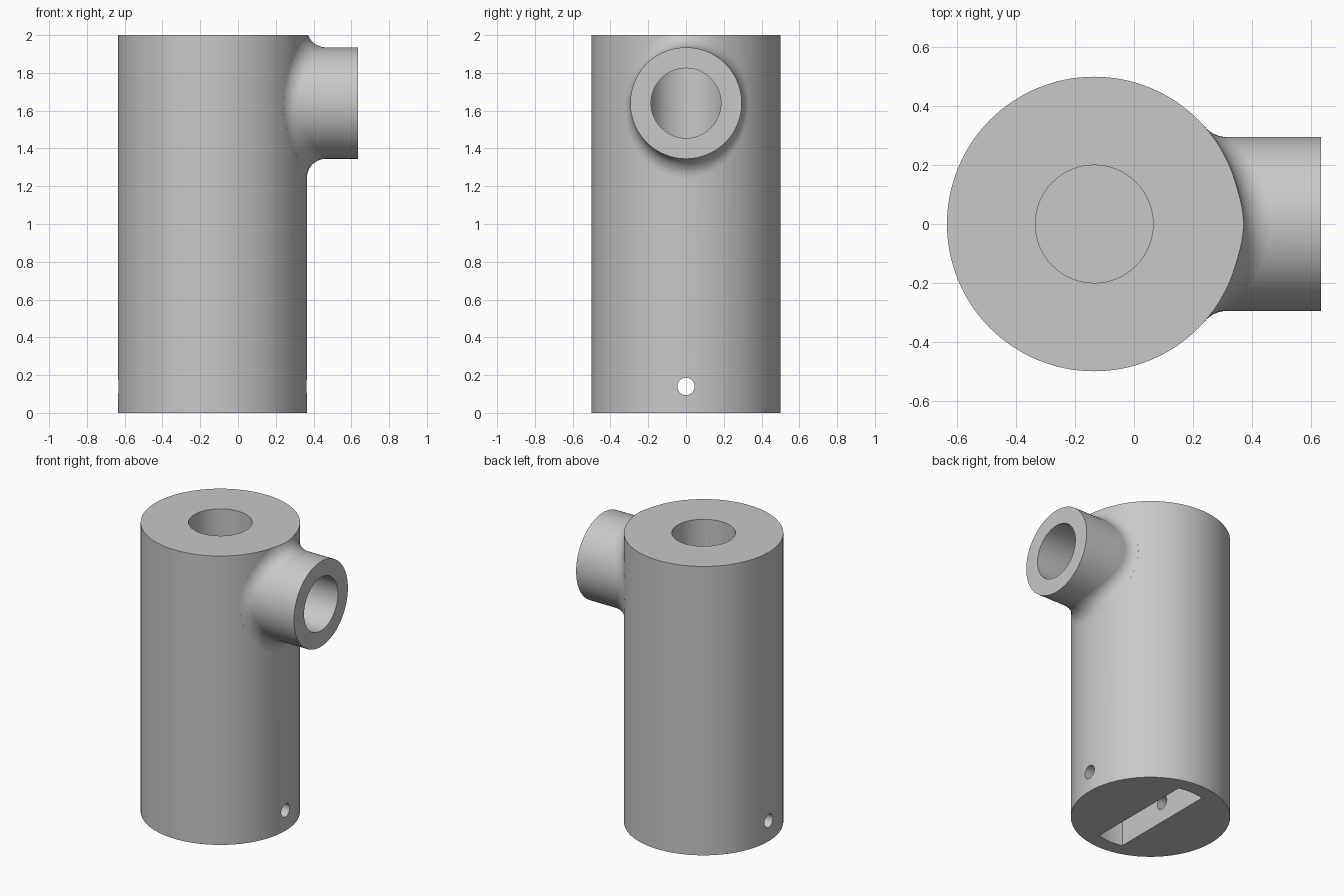
import bpy, bmesh, math
from mathutils import Vector, Matrix

if "Cube" in bpy.data.objects:
    bpy.data.objects.remove(bpy.data.objects["Cube"], do_unlink=True)

AXIS_X = -0.135      # vertical axis of the body
BODY_R = 0.5
HEIGHT = 2.0
PIPE_Z = 1.64        # axis height of the side outlet
PIPE_R = 0.295
FILLET = 0.1
PIPE_END = 0.635

grey = bpy.data.materials.new("plain_grey")
grey.use_nodes = True
colour = (0.58, 0.58, 0.58, 1)
grey.diffuse_color = colour
grey.node_tree.nodes["Principled BSDF"].inputs["Base Color"].default_value = colour


def to_object(name, bm):
    bmesh.ops.recalc_face_normals(bm, faces=bm.faces)
    mesh = bpy.data.meshes.new(name)
    bm.to_mesh(mesh)
    bm.free()
    mesh.materials.append(grey)
    obj = bpy.data.objects.new(name, mesh)
    bpy.context.collection.objects.link(obj)
    return obj


def loft(name, rings):
    """Closed solid skinned through rings of equal length."""
    bm = bmesh.new()
    loops = [[bm.verts.new(p) for p in ring] for ring in rings]
    n = len(loops[0])
    for a, b in zip(loops, loops[1:]):
        for i in range(n):
            j = (i + 1) % n
            bm.faces.new((a[i], a[j], b[j], b[i]))
    bm.faces.new(loops[0])
    bm.faces.new(loops[-1])
    return to_object(name, bm)


def upright(name, radius, bottom, top, n):
    angles = [math.tau * i / n for i in range(n)]
    return loft(name, [[(AXIS_X + radius * math.cos(a), radius * math.sin(a), z)
                        for a in angles] for z in (bottom, top)])


def crosswise(name, radius, z, x0, x1, n):
    angles = [math.tau * i / n for i in range(n)]
    return loft(name, [[(x, radius * math.cos(a), z + radius * math.sin(a))
                        for a in angles] for x in (x0, x1)])


def filleted_outlet(n=96, steps=10):
    """Side pipe whose root is a rolling-ball fillet against the body."""
    rings = [[] for _ in range(steps + 3)]
    for i in range(n):
        a = math.tau * i / n
        radial = Vector((0, math.cos(a), math.sin(a)))
        ball = radial * (PIPE_R + FILLET) + Vector((0, 0, PIPE_Z))
        ball.x = AXIS_X + math.sqrt((BODY_R + FILLET) ** 2 - ball.y ** 2)
        to_body = Vector((AXIS_X - ball.x, -ball.y, 0)).normalized()
        contact = ball + to_body * FILLET
        rings[0].append(Vector((0.1, contact.y, contact.z)))
        for s in range(steps + 1):
            direction = to_body.slerp(-radial, s / steps)
            rings[s + 1].append(ball + direction * FILLET)
        end = radial * PIPE_R + Vector((PIPE_END, 0, PIPE_Z))
        rings[-1].append(end)
    return loft("side_outlet", rings)


def slot_cutter(radius=0.4, half=0.095, depth=0.28):
    """Straight-sided slot along y with rounded ends."""
    spread = math.asin(half / radius)
    angles = [base + spread * k / 4 for base in (math.pi / 2, -math.pi / 2)
              for k in range(-4, 5)]
    return loft("slot_cutter", [[(AXIS_X + radius * math.cos(a), radius * math.sin(a), z)
                                 for a in angles] for z in (-0.1, depth)])


def box_cutter():
    bm = bmesh.new()
    bmesh.ops.create_cube(bm, size=3, matrix=Matrix.Translation((0, 0, HEIGHT + 1.5)))
    return to_object("top_trim", bm)


# Body, left tall so the fillet can be trimmed level with the top
body = upright("coupling_body", BODY_R, 0, HEIGHT + 0.2, 128)

operations = [
    ("UNION", filleted_outlet()),
    ("DIFFERENCE", box_cutter()),
    # Blind top bore meeting the side bore
    ("DIFFERENCE", upright("top_bore", 0.2, 1.44, HEIGHT + 0.1, 64)),
    ("DIFFERENCE", crosswise("side_bore", 0.185, PIPE_Z, AXIS_X, 0.8, 64)),
    # Bottom slot and the pin hole passing through it
    ("DIFFERENCE", slot_cutter()),
    ("DIFFERENCE", crosswise("pin_hole", 0.046, 0.14, -1, 1, 32)),
]

bpy.ops.object.select_all(action="DESELECT")
bpy.context.view_layer.objects.active = body
body.select_set(True)
for kind, tool in operations:
    tool.hide_render = True
    mod = body.modifiers.new(tool.name, "BOOLEAN")
    mod.operation = kind
    mod.solver = "EXACT"
    mod.object = tool
    bpy.ops.object.modifier_apply(modifier=mod.name)
    bpy.data.objects.remove(tool, do_unlink=True)

# Smooth walls with crisp rims
bpy.ops.object.shade_smooth_by_angle(angle=math.radians(30))
weighted = body.modifiers.new("even_shading", "WEIGHTED_NORMAL")
weighted.keep_sharp = True
